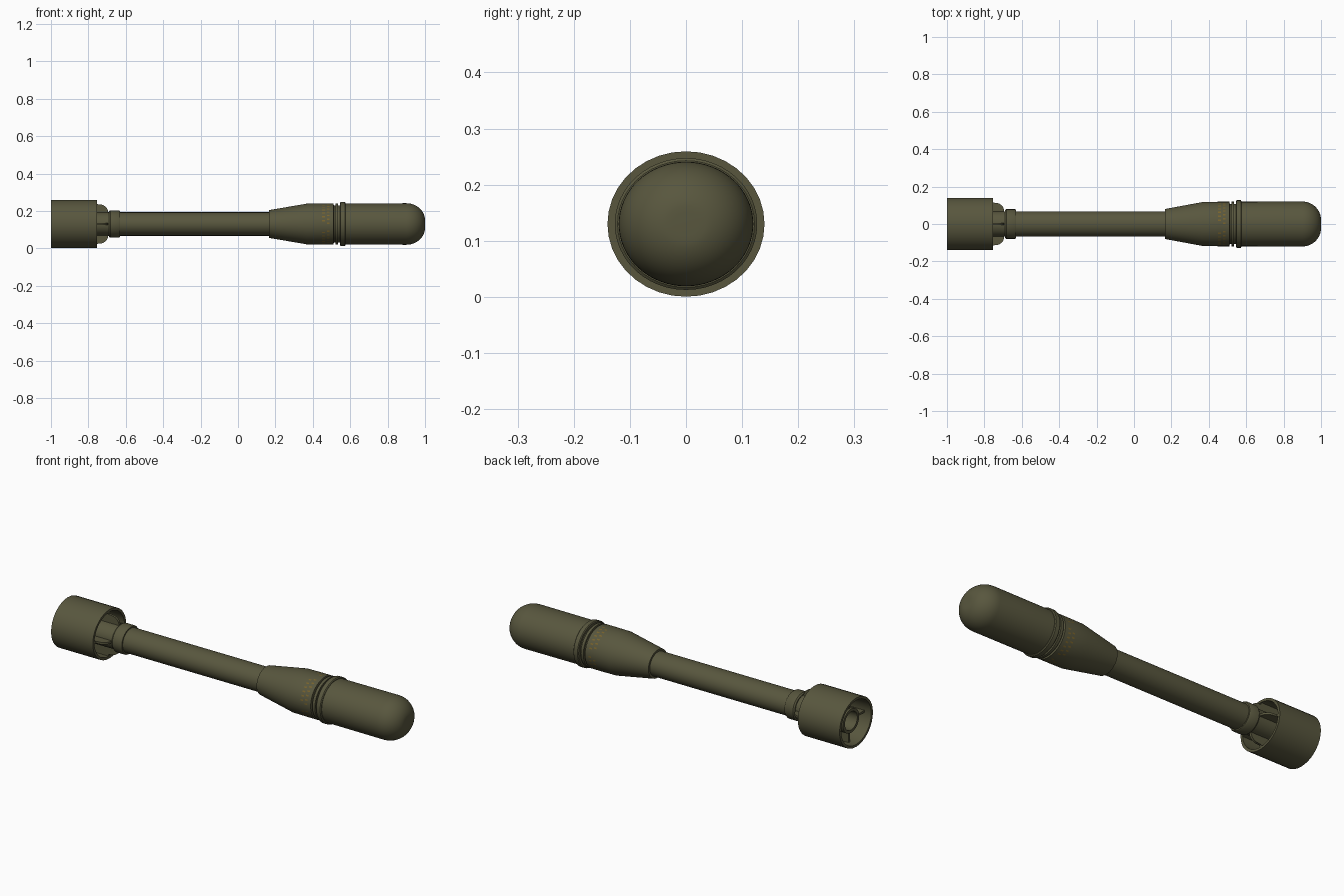
import bpy, bmesh, math

if "Cube" in bpy.data.objects:
    bpy.data.objects.remove(bpy.data.objects["Cube"])

CZ = 0.13          # height of the long axis
SQ = 0.925         # the round parts are slightly flattened in z


def material(name, rgb):
    m = bpy.data.materials.new(name)
    m.diffuse_color = (*rgb, 1)
    m.use_nodes = True
    m.node_tree.nodes["Principled BSDF"].inputs["Base Color"].default_value = m.diffuse_color
    return m


olive = material("olive drab", (0.098, 0.094, 0.048))
ochre = material("faded ochre", (0.19, 0.125, 0.025))


def finish(name, bm, angle=35):
    bmesh.ops.recalc_face_normals(bm, faces=bm.faces)
    me = bpy.data.meshes.new(name)
    bm.to_mesh(me)
    bm.free()
    ob = bpy.data.objects.new(name, me)
    bpy.context.collection.objects.link(ob)
    me.materials.append(olive)
    me.materials.append(ochre)
    bpy.ops.object.select_all(action='DESELECT')
    ob.select_set(True)
    bpy.context.view_layer.objects.active = ob
    bpy.ops.object.shade_smooth_by_angle(angle=math.radians(angle))
    return ob


def lathe(name, profile, n=48, closed=False, paint=None):
    """Spin (x, radius) points round the long axis; closed joins last to first."""
    bm = bmesh.new()
    rings = []
    for x, r in profile:
        if r == 0:
            rings.append([bm.verts.new((x, 0, CZ))] * n)
        else:
            rings.append([bm.verts.new((x, r * math.cos(2 * math.pi * k / n),
                                        CZ + SQ * r * math.sin(2 * math.pi * k / n)))
                          for k in range(n)])
    count = len(rings)
    for i in range(count if closed else count - 1):
        a, b = rings[i], rings[(i + 1) % count]
        for k in range(n):
            j = (k + 1) % n
            f = bm.faces.new(list(dict.fromkeys((a[k], a[j], b[j], b[k]))))
            if paint and paint((profile[i][0] + profile[(i + 1) % count][0]) / 2, k):
                f.material_index = 1
    return finish(name, bm)


# Tapered rear body, with two rows of small painted dashes
def dashes(x, k):
    row = 0 if 0.45 < x < 0.465 else 1 if 0.475 < x < 0.49 else None
    return row is not None and (k + row) % 3 == 0 and k % 24 > 4


lathe("tapered_body", [(0.165, 0), (0.165, 0.08), (0.37, 0.118), (0.45, 0.119),
                       (0.465, 0.119), (0.475, 0.119), (0.49, 0.119), (0.51, 0.119),
                       (0.512, 0.108), (0.55, 0.108), (0.55, 0)], n=96, paint=dashes)

# Joint rings and rounded nose
lathe("thin_ring", [(0.52, 0.1), (0.52, 0.119), (0.535, 0.119), (0.535, 0.1)], closed=True)
lathe("joint_ring", [(0.545, 0.1), (0.545, 0.122), (0.549, 0.127), (0.571, 0.127),
                     (0.575, 0.122), (0.575, 0.1)], closed=True)
dome = [(0.9 + 0.1 * math.sin(t), 0.022 + 0.098 * math.cos(t))
        for t in (math.pi / 2 * i / 12 for i in range(12))]
lathe("nose", [(0.56, 0), (0.56, 0.119)] + dome + [(0.999, 0.022), (1.0, 0)], n=64)

# Long shaft, hollow at the tail
lathe("shaft", [(0.2, 0), (0.2, 0.068), (-0.97, 0.068), (-0.97, 0.052),
                (-0.75, 0.052), (-0.75, 0)])
lathe("shaft_collar", [(-0.69, 0.06), (-0.69, 0.073), (-0.683, 0.079), (-0.637, 0.079),
                       (-0.63, 0.075), (-0.63, 0.06)], closed=True)

# Tail drum, open at both ends
lathe("tail_drum", [(-1.0, 0.126), (-1.0, 0.14), (-0.755, 0.14), (-0.755, 0.126)],
      n=36, closed=True)

# Four fins joining the shaft to the drum, with rounded front corners
fin_outline = [(-0.96, 0.06), (-0.96, 0.13), (-0.76, 0.13), (-0.755, 0.115)]
fin_outline += [(-0.74 + 0.045 * math.sin(t), 0.07 + 0.043 * math.cos(t))
                for t in (math.pi / 2 * i / 6 for i in range(7))]
fin_outline += [(-0.695, 0.06)]
for q in range(4):
    c, s = round(math.cos(q * math.pi / 2)), round(math.sin(q * math.pi / 2))
    bm = bmesh.new()
    sides = [[bm.verts.new((x, r * c - w * s, CZ + SQ * (r * s + w * c)))
              for x, r in fin_outline] for w in (-0.006, 0.006)]
    bm.faces.new(sides[0])
    bm.faces.new(sides[1][::-1])
    m = len(fin_outline)
    for i in range(m):
        j = (i + 1) % m
        bm.faces.new((sides[0][i], sides[0][j], sides[1][j], sides[1][i]))
    finish("fin_%d" % (q + 1), bm)
